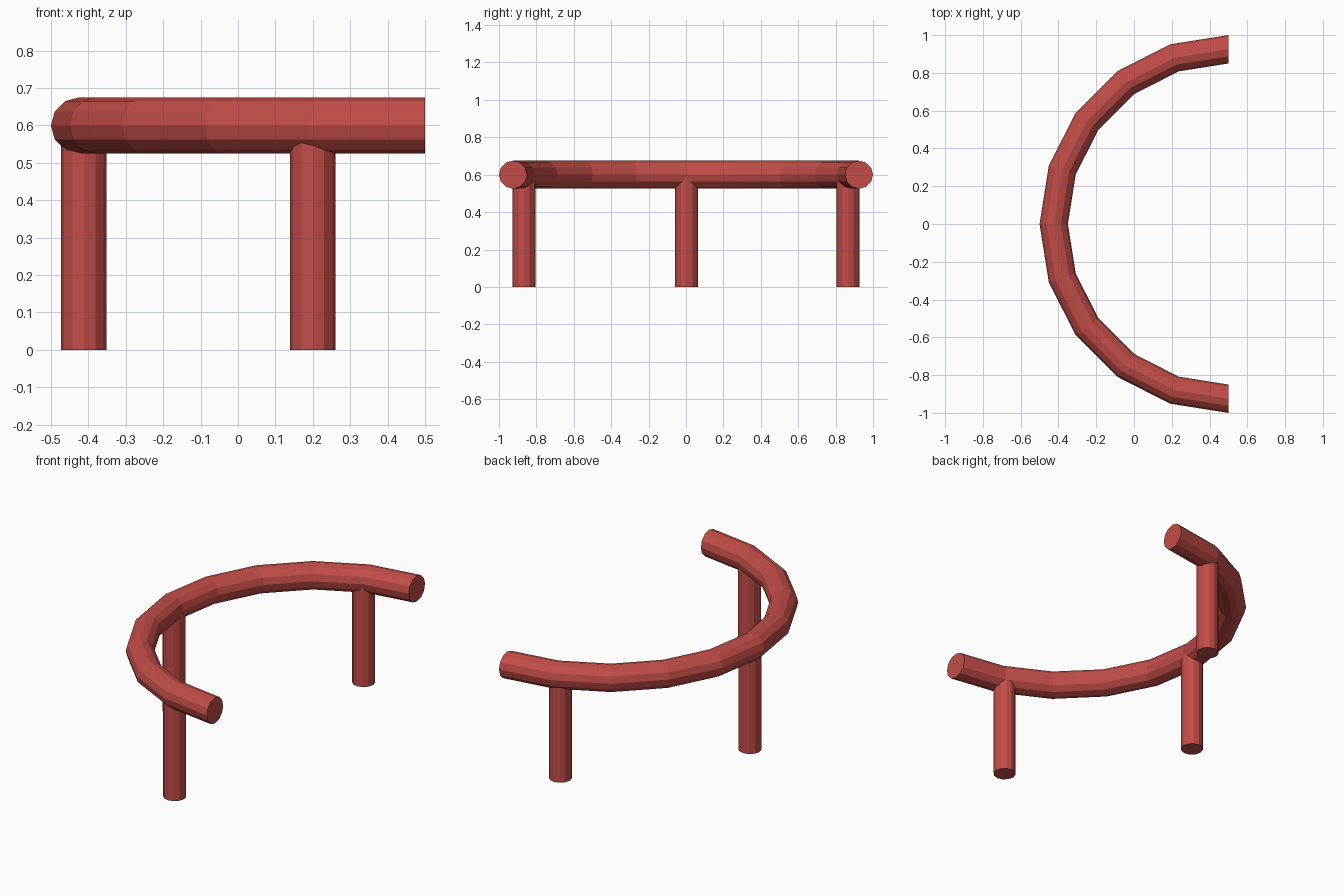
import bpy, bmesh
from math import pi
from mathutils import Matrix, Vector

cube = bpy.data.objects.get("Cube")
if cube:
    bpy.data.objects.remove(cube, do_unlink=True)

# Red paint
red = bpy.data.materials.new("red_paint")
red.use_nodes = True
red.diffuse_color = (0.54, 0.073, 0.064, 1)
red.node_tree.nodes["Principled BSDF"].inputs["Base Color"].default_value = red.diffuse_color

SIDES = 12


def add_object(name, bm):
    bmesh.ops.recalc_face_normals(bm, faces=bm.faces)
    mesh = bpy.data.meshes.new(name)
    bm.to_mesh(mesh)
    bm.free()
    mesh.materials.append(red)
    obj = bpy.data.objects.new(name, mesh)
    bpy.context.collection.objects.link(obj)
    return obj


# Curved rail: a round section swept through half a circle, with closed ends
bm = bmesh.new()
section = Matrix.Translation((0.5, -0.925, 0.6)) @ Matrix.Rotation(pi / 2, 4, "Y")
bmesh.ops.create_circle(bm, segments=SIDES, radius=0.075, matrix=section)
bmesh.ops.spin(bm, geom=bm.verts[:] + bm.edges[:], cent=(0.5, 0, 0.6),
               axis=(0, 0, 1), angle=-pi, steps=10)
bmesh.ops.holes_fill(bm, edges=[e for e in bm.edges if e.is_boundary], sides=SIDES)
add_object("curved_rail", bm)

# Three posts that end inside the rail
POST_TOP = 0.58
for name, x, y in (("front_post", 0.2, -0.866),
                   ("middle_post", -0.412, 0.003),
                   ("back_post", 0.2, 0.866)):
    bm = bmesh.new()
    bmesh.ops.create_cone(bm, cap_ends=True, segments=SIDES, radius1=0.061, radius2=0.061,
                          depth=POST_TOP, matrix=Matrix.Translation((0, 0, POST_TOP / 2)))
    add_object(name, bm).location = Vector((x, y, 0))
